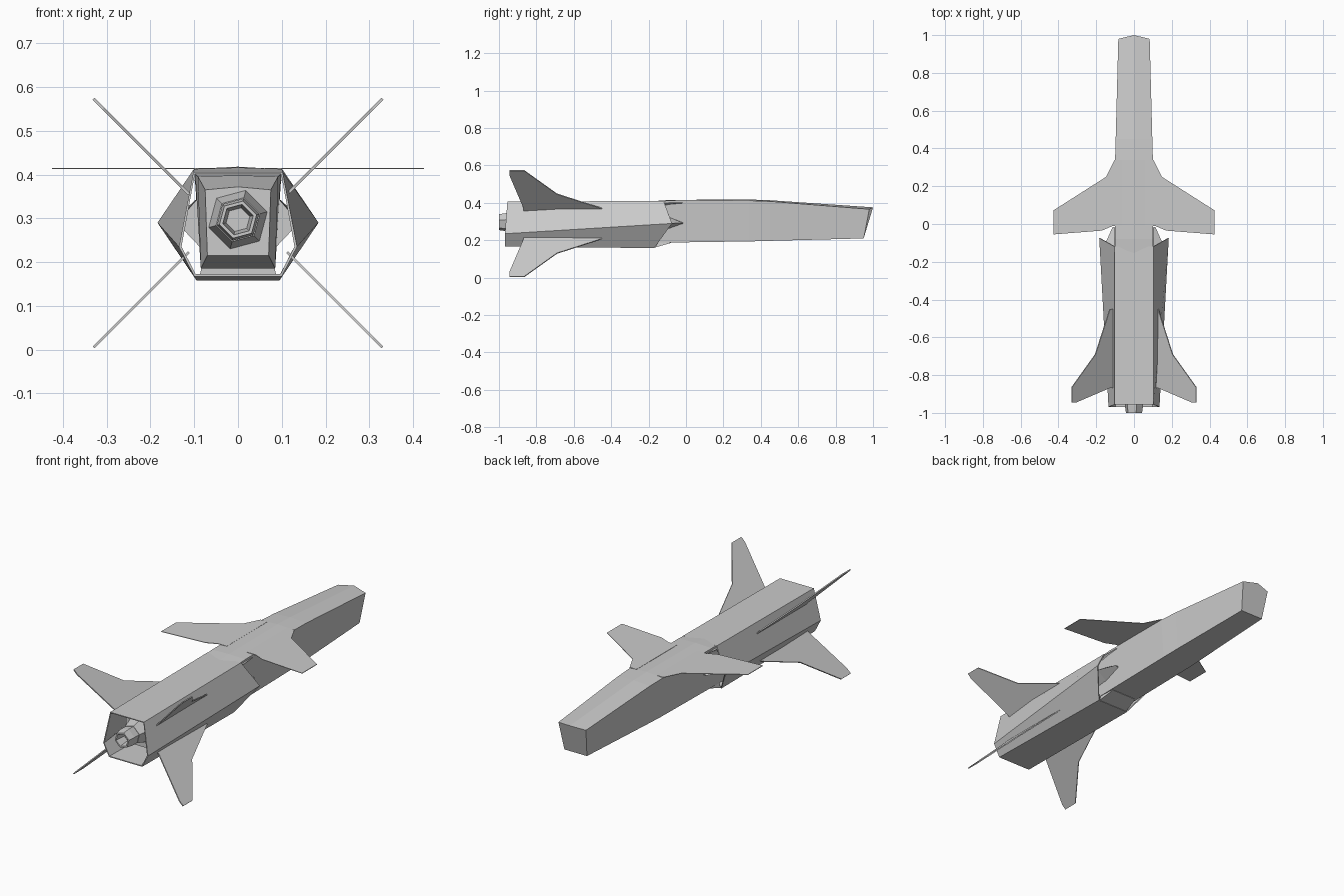
import bpy, bmesh, math
from mathutils import Vector

if "Cube" in bpy.data.objects:
    bpy.data.objects.remove(bpy.data.objects["Cube"])


def finish(bm, name, mirror=False, thickness=0):
    bmesh.ops.recalc_face_normals(bm, faces=bm.faces[:])
    me = bpy.data.meshes.new(name)
    bm.to_mesh(me)
    bm.free()
    ob = bpy.data.objects.new(name, me)
    bpy.context.collection.objects.link(ob)
    if thickness:
        m = ob.modifiers.new("thickness", 'SOLIDIFY')
        m.thickness, m.offset = thickness, -1
    if mirror:
        ob.modifiers.new("mirror", 'MIRROR')
    return ob


def loft(name, rings, cap_start=True, cap_end=True, **kw):
    """Skin a list of equal-sized point rings."""
    bm = bmesh.new()
    vs = [[bm.verts.new(p) for p in r] for r in rings]
    n = len(vs[0])
    for a, b in zip(vs, vs[1:]):
        for i in range(n):
            j = (i + 1) % n
            bm.faces.new((a[i], a[j], b[j], b[i]))
    if cap_start:
        bm.faces.new(vs[0])
    if cap_end:
        bm.faces.new(vs[-1])
    return finish(bm, name, **kw)


def plate(name, pts, normal, t):
    """Thin mirrored plate: outline offset both ways along its normal."""
    n = Vector(normal).normalized() * t / 2
    return loft(name, [[Vector(p) - n for p in pts], [Vector(p) + n for p in pts]], mirror=True)


# Fuselage: crowned top, sides leaning in towards the belly
def body_ring(y, w, zc, zm, wb, zb, slant=0.0, bulge=0.0):
    return [(-w, y, zc), (0, y + bulge, zm), (w, y, zc),
            (wb, y - slant, zb), (-wb, y - slant, zb)]


loft("fuselage", [
    body_ring(-0.86, 0.075, 0.365, 0.372, 0.07, 0.215),
    body_ring(-0.72, 0.092, 0.396, 0.398, 0.085, 0.185),
    body_ring(-0.25, 0.098, 0.402, 0.404, 0.085, 0.185),
    body_ring(-0.08, 0.10, 0.413, 0.416, 0.085, 0.188),
    body_ring(0.34, 0.10, 0.412, 0.418, 0.085, 0.194),
    body_ring(0.45, 0.097, 0.408, 0.414, 0.083, 0.197),
    body_ring(0.98, 0.083, 0.366, 0.376, 0.068, 0.21, 0.03, 0.02)])


# Hexagonal rear shell, open at both ends to form the side air ducts
def shell_ring(yt, ym, yb, xt, zt, xm, zm, xb, zb):
    return [(-xt, yt, zt), (xt, yt, zt), (xm, ym, zm),
            (xb, yb, zb), (-xb, yb, zb), (-xm, ym, zm)]


loft("rear_shell", [
    shell_ring(-0.955, -0.968, -0.968, 0.102, 0.406, 0.135, 0.235, 0.10, 0.167),
    shell_ring(-0.12, -0.075, -0.17, 0.102, 0.411, 0.184, 0.29, 0.095, 0.158)],
    cap_start=False, cap_end=False, thickness=0.006)

# Fairing between the shell's lower lip and the belly
loft("chin_fairing", [
    [(-0.09, -0.17, 0.16), (0.09, -0.17, 0.16), (0.08, -0.17, 0.20), (-0.08, -0.17, 0.20)],
    [(-0.075, -0.08, 0.186), (0.075, -0.08, 0.186), (0.075, -0.08, 0.20), (-0.075, -0.08, 0.20)]])

# Wedge-shaped spikes in the intake mouths
loft("intake_spikes", [
    [(0.088, -0.30, 0.35), (0.14, -0.30, 0.29), (0.083, -0.30, 0.23)],
    [(0.088, -0.12, 0.335), (0.155, -0.11, 0.29), (0.083, -0.12, 0.25)],
    [(0.09, -0.02, 0.296), (0.113, -0.015, 0.292), (0.09, -0.02, 0.288)]], mirror=True)

# Splitter strips joining fuselage and shell above the intakes
loft("intake_splitters", [
    [(0.09, -0.14, 0.405), (0.108, -0.14, 0.395), (0.09, -0.14, 0.375)],
    [(0.09, -0.02, 0.405), (0.102, -0.02, 0.40), (0.09, -0.02, 0.392)]], mirror=True)


# Engine tail cone and hollow nozzle
def hexagon(y, r):
    return [(r * math.cos(a), y, 0.297 + r * math.sin(a))
            for a in (math.radians(15 + 60 * i) for i in range(6))]


loft("tail_cone", [hexagon(-0.84, 0.075), hexagon(-0.92, 0.052)])
loft("nozzle", [hexagon(-0.90, 0.05), hexagon(-0.96, 0.05), hexagon(-1.0, 0.044),
                hexagon(-1.0, 0.036), hexagon(-0.94, 0.028)])

# Main wings
plate("wings", [(x, y, 0.414) for x, y in (
    (0.06, 0.34), (0.102, 0.34), (0.147, 0.25), (0.425, 0.073),
    (0.425, -0.055), (0.17, -0.035), (0.112, -0.01), (0.06, -0.01))], (0, 0, 1), 0.003)

# Four tail fins set in an X
fin = [(0.112, -0.45), (0.128, -0.45), (0.205, -0.69), (0.33, -0.865),
       (0.33, -0.945), (0.308, -0.945), (0.128, -0.868), (0.112, -0.868)]
plate("upper_fins", [(x, y, 0.243 + x) for x, y in fin], (1, 0, -1), 0.006)
plate("lower_fins", [(x, y, 0.335 - x) for x, y in fin], (1, 0, 1), 0.006)
